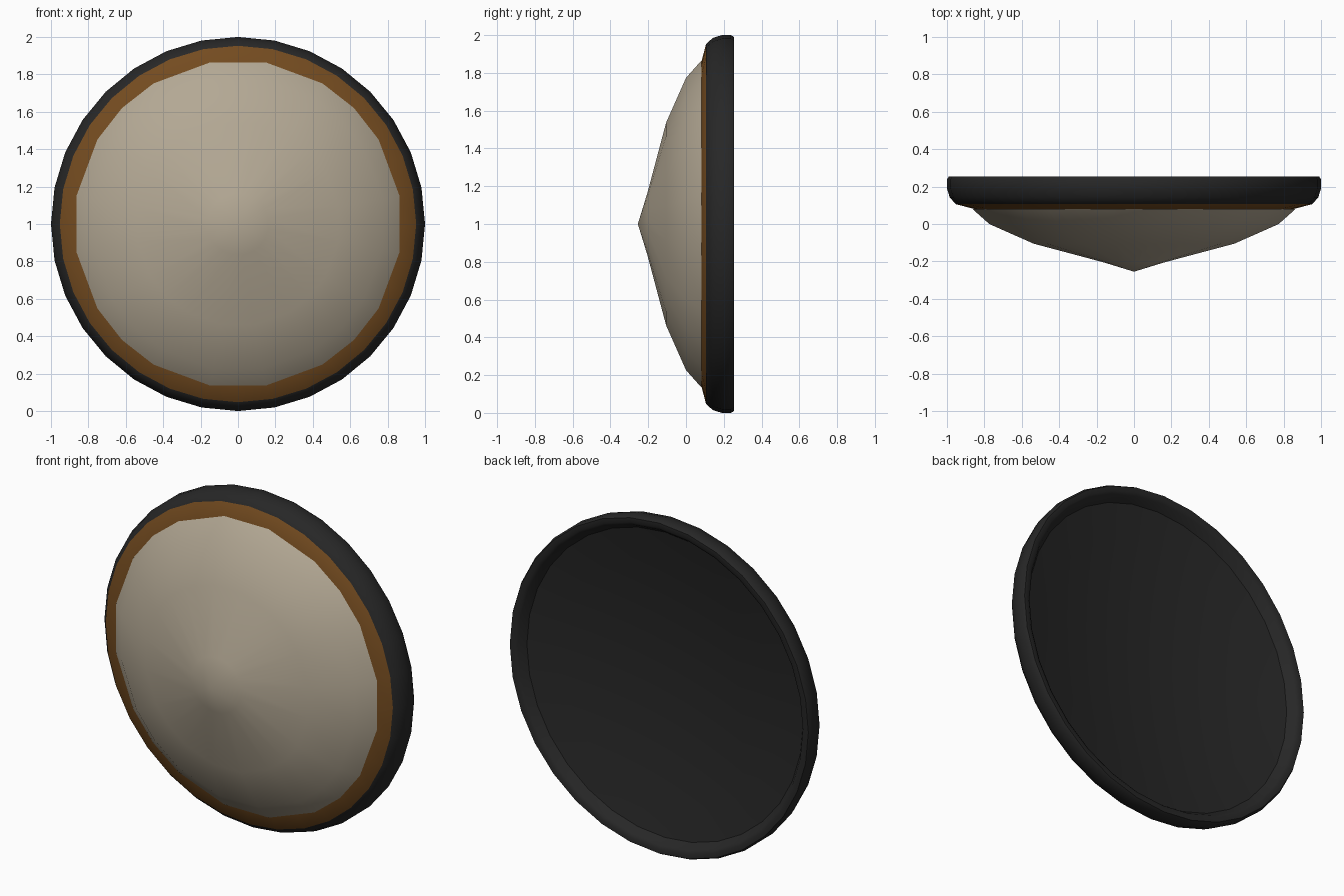
import bpy, bmesh, math

if "Cube" in bpy.data.objects:
    bpy.data.objects.remove(bpy.data.objects["Cube"])


def material(name, rgb):
    m = bpy.data.materials.new(name)
    m.diffuse_color = (*rgb, 1.0)
    m.use_nodes = True
    m.node_tree.nodes["Principled BSDF"].inputs["Base Color"].default_value = m.diffuse_color
    return m


TAN = material("tan_hide", (0.45, 0.39, 0.295))
BROWN = material("brown_band", (0.172, 0.07, 0.014))
DARK = material("dark_metal", (0.02, 0.02, 0.02))


def lathe(name, profile, angles, mats, closed=False, rule=None):
    """Spin (radius, y) points around the y axis through z = 1."""
    bm = bmesh.new()
    rings = []
    for r, y in profile:
        if r == 0:
            rings.append([bm.verts.new((0, y, 1))])
        else:
            rings.append([bm.verts.new((r * math.sin(a), y, 1 + r * math.cos(a)))
                          for a in angles])
    n, count = len(angles), len(rings)
    for s in range(count if closed else count - 1):
        p, q = rings[s], rings[(s + 1) % count]
        for i in range(n):
            j = (i + 1) % n
            if len(p) == 1:
                f = bm.faces.new((p[0], q[i], q[j]))
            else:
                f = bm.faces.new((p[i], q[i], q[j], p[j]))
            f.material_index = rule(s) if rule else 0
    bmesh.ops.recalc_face_normals(bm, faces=bm.faces[:])
    me = bpy.data.meshes.new(name)
    bm.to_mesh(me)
    bm.free()
    for m in mats:
        me.materials.append(m)
    ob = bpy.data.objects.new(name, me)
    bpy.context.collection.objects.link(ob)
    bpy.ops.object.select_all(action='DESELECT')
    ob.select_set(True)
    bpy.context.view_layer.objects.active = ob
    bpy.ops.object.shade_smooth_by_angle(angle=math.radians(45))
    return ob


even = [2 * math.pi * i / 32 for i in range(32)]
# the dome outline has slightly uneven corners, repeated in each quadrant
uneven = [math.radians(90 * k + a) for k in range(4) for a in (9.7, 31, 45, 59, 80.3)]

# Rounded rim; its first segment is the brown front band
lathe("rim",
      [(0.845, 0.078), (0.953, 0.106), (0.985, 0.142), (1.0, 0.19), (1.0, 0.238),
       (0.99, 0.255), (0.962, 0.255), (0.945, 0.243), (0.915, 0.2), (0.85, 0.12)],
      even, [DARK, BROWN], closed=True, rule=lambda s: 1 if s == 0 else 0)

# Pointed front dome
lathe("front_dome",
      [(0, -0.255), (0.165, -0.205), (0.545, -0.105), (0.785, 0.0), (0.877, 0.081)],
      uneven, [TAN])

# Shallow dark dish closing the back
dish = lathe("back_dish",
             [(0.915 * t, 0.10 + 0.10 * t * t) for t in (0, 0.2, 0.4, 0.6, 0.8, 1)],
             even, [DARK])
if dish.data.polygons[0].normal.y < 0:
    dish.data.flip_normals()
